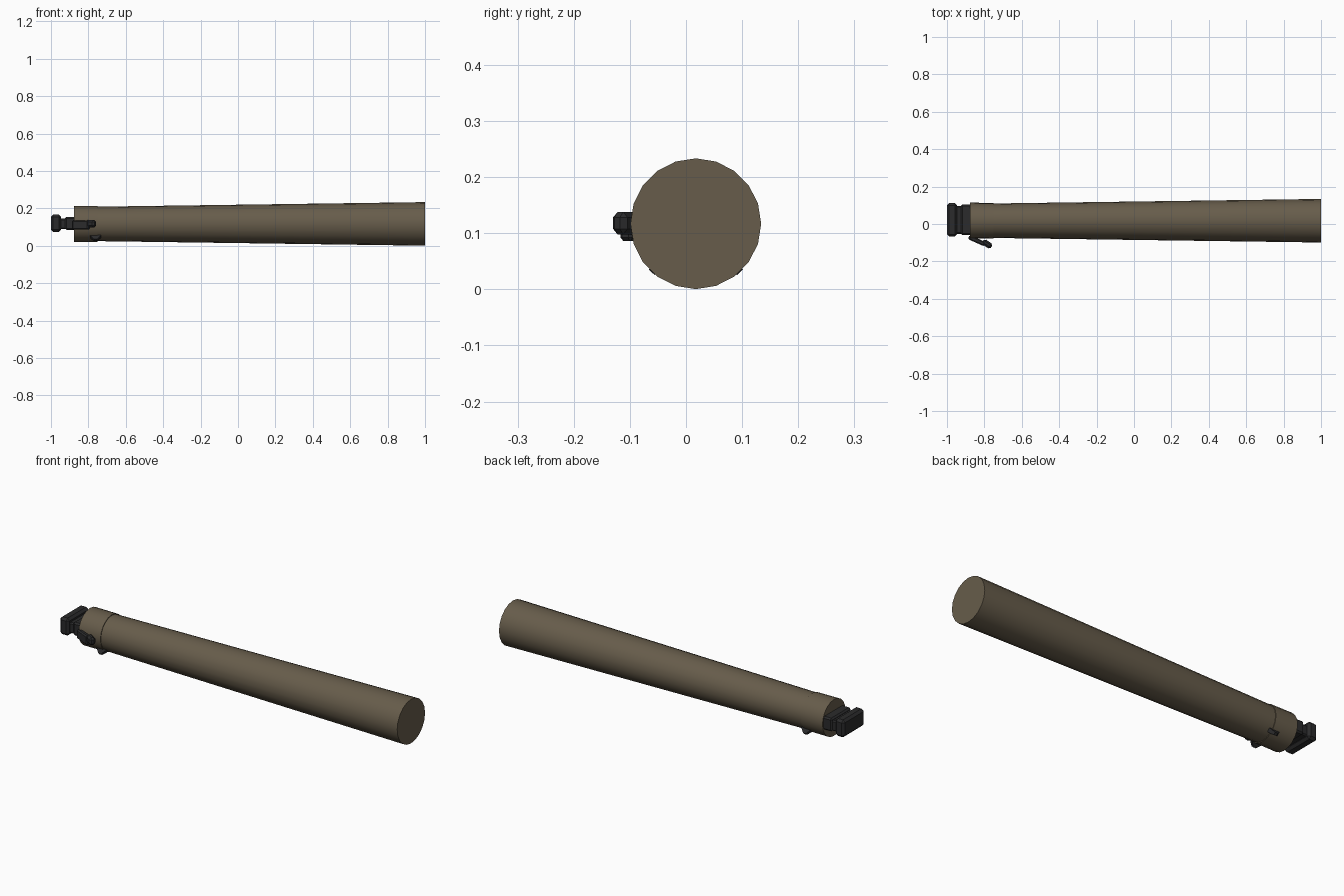
import bpy, bmesh, math
from mathutils import Matrix, Vector

if "Cube" in bpy.data.objects:
    bpy.data.objects.remove(bpy.data.objects["Cube"])

CY, CZ = 0.0175, 0.117  # tube axis


def mat(name, c):
    m = bpy.data.materials.new(name)
    m.diffuse_color = (*c, 1)
    m.use_nodes = True
    m.node_tree.nodes["Principled BSDF"].inputs["Base Color"].default_value = m.diffuse_color
    return m


TAN = mat("drab brown", (0.135, 0.108, 0.070))
DARK = mat("charcoal", (0.024, 0.024, 0.025))


def finish(name, bm, m, angle=30):
    bmesh.ops.recalc_face_normals(bm, faces=bm.faces)
    me = bpy.data.meshes.new(name)
    bm.to_mesh(me)
    bm.free()
    me.materials.append(m)
    o = bpy.data.objects.new(name, me)
    bpy.context.collection.objects.link(o)
    bpy.ops.object.select_all(action='DESELECT')
    o.select_set(True)
    bpy.context.view_layer.objects.active = o
    bpy.ops.object.shade_smooth_by_angle(angle=math.radians(angle))
    return o


def barrel(name, x0, x1, r0, r1):
    # capped tapered cylinder along x, with a corner pointing up
    bm = bmesh.new()
    n = 20
    rings = [[bm.verts.new((x, CY + r * math.sin(2 * math.pi * i / n),
                            CZ + r * math.cos(2 * math.pi * i / n))) for i in range(n)]
             for x, r in ((x0, r0), (x1, r1))]
    for i in range(n):
        j = (i + 1) % n
        bm.faces.new((rings[0][i], rings[0][j], rings[1][j], rings[1][i]))
    bm.faces.new(rings[0])
    bm.faces.new(rings[1])
    return finish(name, bm, TAN)


def block(name, center, size, bevel, rot=None):
    bm = bmesh.new()
    bmesh.ops.create_cube(bm, size=1)
    bmesh.ops.scale(bm, vec=size, verts=bm.verts)
    bmesh.ops.bevel(bm, geom=bm.edges[:], offset=bevel, segments=1, affect='EDGES')
    bmesh.ops.transform(bm, matrix=Matrix.Translation(center) @ (rot or Matrix()), verts=bm.verts)
    return finish(name, bm, DARK, 20)


# tube and slightly wider rear collar
barrel("main_tube", -0.76, 1.0, 0.092, 0.1165)
barrel("rear_collar", -0.878, -0.75, 0.0965, 0.0955)

# T-shaped rear grip
block("grip_plate", (-0.973, 0.0225, 0.12), (0.054, 0.179, 0.092), 0.012)
block("grip_neck", (-0.93, 0.0225, 0.117), (0.06, 0.15, 0.056), 0.006)
block("grip_base", (-0.89, 0.0225, 0.12), (0.07, 0.164, 0.07), 0.008)

# angled side lever with end knob
tilt = Matrix.Rotation(math.radians(-24), 4, 'Z')
block("lever_arm", (-0.84, -0.089, 0.111), (0.095, 0.024, 0.050), 0.006, tilt)
block("lever_knob", (-0.785, -0.107, 0.118), (0.055, 0.032, 0.040), 0.010,
      Matrix.Rotation(math.radians(-35), 4, 'Z'))

# two small pointed lugs under the collar, mirrored about the tube
for side, name in ((-1, "front_lug"), (1, "back_lug")):
    bm = bmesh.new()
    d = Vector((0, side * 0.67, -0.74)).normalized()
    t = Vector((0, d.z, -d.y))
    c = Vector((-0.763, CY, CZ))
    base = [bm.verts.new(c + d * 0.085 + Vector((a, 0, 0)) + t * b)
            for a, b in ((-0.035, -0.012), (0.035, -0.012), (0.035, 0.012), (-0.035, 0.012))]
    top = [bm.verts.new(c + d * 0.117 + Vector((a, 0, 0)) + t * b)
           for a, b in ((-0.008, -0.007), (0.008, -0.007), (0.008, 0.007), (-0.008, 0.007))]
    bm.faces.new(base)
    bm.faces.new(top)
    for i in range(4):
        j = (i + 1) % 4
        bm.faces.new((base[i], base[j], top[j], top[i]))
    finish(name, bm, DARK, 20)
